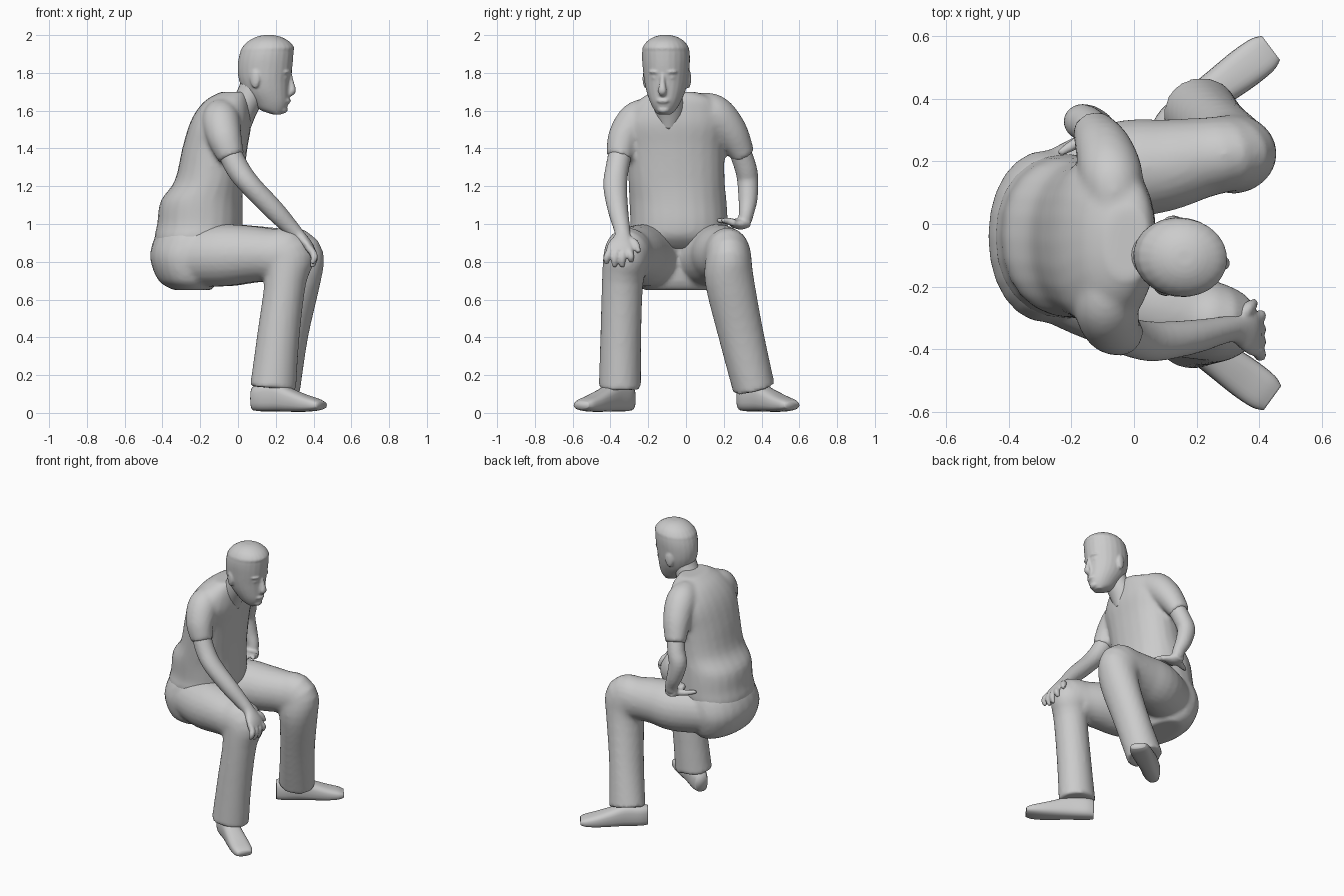
import bpy, bmesh, math
from mathutils import Vector, Matrix

X, Y, Z = Vector((1, 0, 0)), Vector((0, 1, 0)), Vector((0, 0, 1))


def spline(rings, i, t):
    """Catmull-Rom interpolation of ring values (x, y, z, a, b)."""
    g = lambda k: rings[min(max(k, 0), len(rings) - 1)]
    return [0.5 * (2 * q + (r - p) * t + (2 * p - 5 * q + 4 * r - s) * t * t
                   + (3 * q - p - 3 * r + s) * t ** 3)
            for p, q, r, s in zip(g(i - 1), g(i), g(i + 1), g(i + 2))]


def loft(bm, rings, side=Y, normal=None, power=2.0, steps=4, n=24):
    """Closed tube through (x, y, z, half width along side, other half width)."""
    rings = [r if len(r) == 5 else (*r, r[3]) for r in rings]
    path = [spline(rings, i, k / steps) for i in range(len(rings) - 1) for k in range(steps)]
    path.append(list(rings[-1]))
    loops = []
    for i, r in enumerate(path):
        a, b = path[max(i - 1, 0)], path[min(i + 1, len(path) - 1)]
        t = normal or (Vector(b[:3]) - Vector(a[:3])).normalized()
        u = (side - t * side.dot(t)).normalized()
        v = t.cross(u)
        loop = []
        for k in range(n):
            c, s = math.cos(math.tau * k / n), math.sin(math.tau * k / n)
            c = math.copysign(abs(c) ** (2 / power), c)
            s = math.copysign(abs(s) ** (2 / power), s)
            loop.append(bm.verts.new(Vector(r[:3]) + u * c * max(r[3], .004) + v * s * max(r[4], .004)))
        loops.append(loop)
    for p, q in zip(loops, loops[1:]):
        for k in range(n):
            bm.faces.new((p[k], p[(k + 1) % n], q[(k + 1) % n], q[k]))
    bm.faces.new(loops[0][::-1])
    bm.faces.new(loops[-1])


def slabs(rows):
    """Horizontal rings from (z, x min, x max, y min, y max)."""
    return [((x0 + x1) / 2, (y0 + y1) / 2, z, (y1 - y0) / 2, (x1 - x0) / 2)
            for z, x0, x1, y0, y1 in rows]


def ball(bm, loc, scale, yaw=0):
    m = Matrix.Translation(loc) @ Matrix.Rotation(yaw, 4, 'Z') @ Matrix.Diagonal((*scale, 1))
    bmesh.ops.create_uvsphere(bm, u_segments=16, v_segments=10, radius=1, matrix=m)


def finish(name, bm, voxel, smooth=3):
    """Fuse the overlapping volumes into one smooth skin."""
    bmesh.ops.recalc_face_normals(bm, faces=bm.faces)
    me = bpy.data.meshes.new(name)
    bm.to_mesh(me)
    bm.free()
    for p in me.polygons:
        p.use_smooth = True
    ob = bpy.data.objects.new(name, me)
    bpy.context.collection.objects.link(ob)
    if voxel:
        m = ob.modifiers.new("fuse", 'REMESH')
        m.mode, m.voxel_size, m.use_smooth_shade = 'VOXEL', voxel, True
        s = ob.modifiers.new("soften", 'SMOOTH')
        s.factor, s.iterations = 0.5, smooth
    return ob


# Shirt: torso and two short sleeves
bm = bmesh.new()
loft(bm, slabs([
    (0.87, -.435, -.05, -.28, .20), (0.93, -.443, .01, -.302, .222), (1.00, -.428, .025, -.295, .222),
    (1.12, -.41, .025, -.30, .215), (1.23, -.335, .03, -.305, .205), (1.40, -.295, .05, -.315, .205),
    (1.52, -.26, .07, -.33, .22), (1.60, -.22, .07, -.30, .20), (1.66, -.165, .065, -.245, .155),
    (1.70, -.09, .05, -.18, .05)]), normal=Z, power=2.2)
loft(bm, [(-.08, -.14, 1.60, .07), (-.09, -.25, 1.555, .10), (-.072, -.325, 1.46, .088, .092),
          (-.035, -.354, 1.35, .068, .07)], steps=6)
loft(bm, [(-.06, .03, 1.62, .07), (-.07, .14, 1.59, .10), (-.095, .235, 1.49, .09, .092),
          (-.13, .305, 1.36, .062, .068)], steps=6)
finish("shirt", bm, .014, 5)

# Trousers: hips and two bent legs, seat set back between the thighs
bm = bmesh.new()
loft(bm, slabs([
    (.65, -.34, -.14, -.22, .15), (.70, -.42, -.11, -.285, .20), (.82, -.465, -.09, -.315, .235),
    (.93, -.44, -.05, -.30, .225), (1.01, -.38, -.05, -.26, .19)]), normal=Z, power=2.1)
loft(bm, [(-.25, .065, .83, .16), (-.05, .165, .835, .16, .165), (.10, .188, .84, .147, .15),
          (.22, .212, .835, .128, .142), (.30, .225, .815, .122, .158), (.315, .23, .70, .13, .122),
          (.265, .29, .42, .12, .108), (.21, .36, .13, .112, .12)])
loft(bm, [(-.25, -.15, .83, .16), (-.08, -.225, .835, .16, .165), (.07, -.265, .84, .15, .15),
          (.18, -.295, .835, .135, .14), (.25, -.315, .815, .125, .158), (.25, -.335, .70, .11, .112),
          (.215, -.345, .42, .108, .112), (.185, -.35, .13, .112, .122)])
finish("trousers", bm, .014)

# Shoes, turned outwards
for name, ang, side in (("left_shoe", 37, 1), ("right_shoe", -36, -1)):
    bm = bmesh.new()
    d = Vector((math.cos(math.radians(ang)), math.sin(math.radians(ang)), 0))
    o = Vector((.09, .30 * side, 0))
    rows = [(0, .012, .14, .042), (.05, .008, .15, .056), (.15, .008, .155, .058),
            (.24, .006, .125, .062), (.33, .006, .095, .066), (.40, .012, .075, .062),
            (.435, .022, .06, .048)]
    loft(bm, [(*(o + d * s + Z * (lo + hi) / 2), w, (hi - lo) / 2) for s, lo, hi, w in rows],
         side=Vector((-d.y, d.x, 0)), normal=d, power=2.8)
    finish(name, bm, 0)

# Right arm, hand resting on the knee
bm = bmesh.new()
loft(bm, [(-.05, -.345, 1.39, .062), (.0, -.365, 1.29, .062), (.07, -.375, 1.20, .063, .057),
          (.19, -.36, 1.075, .054, .054), (.28, -.34, .98, .044, .043), (.325, -.335, .935, .044, .034),
          (.37, -.345, .885, .07, .028), (.392, -.35, .85, .07, .022)])
for y0, y1, tip in ((-.397, -.42, .79), (-.366, -.378, .772), (-.334, -.337, .772), (-.303, -.292, .80)):
    loft(bm, [(.37, y0, .88, .02), (.398, (y0 + y1) / 2, .845, .02),
              (.403, y1, (tip + .85) / 2, .019), (.392, y1, tip, .012)], n=10)
loft(bm, [(.33, -.31, .92, .022), (.365, -.27, .895, .022), (.385, -.25, .85, .013)], n=10)
finish("right_arm", bm, .008, 2)

# Left arm, hand propped on the thigh
bm = bmesh.new()
loft(bm, [(-.115, .28, 1.40, .058), (-.145, .315, 1.30, .058), (-.165, .327, 1.23, .056, .06),
          (-.14, .328, 1.13, .05, .052), (-.11, .32, 1.06, .04, .042), (-.105, .312, 1.02, .037, .042)])
loft(bm, [(-.11, .335, 1.01, .035, .025), (-.10, .29, 1.0, .055, .03), (-.085, .245, 1.005, .062, .022)], side=X)
for x0, x1, tip in ((-.13, -.12, .185), (-.10, -.085, .165), (-.068, -.05, .165), (-.038, -.012, .19)):
    loft(bm, [(x0, .26, 1.005, .019), (x0, .225, 1.015, .019), (x1, tip, 1.02, .011)], side=X, n=10)
loft(bm, [(-.12, .29, 1.0, .024), (-.18, .26, 1.0, .02), (-.24, .225, 1.01, .011)], n=10)
finish("left_arm", bm, .008, 2)

# Neck with a low shirt neckline
bm = bmesh.new()
loft(bm, [(-.01, -.09, 1.53, .06, .08), (.02, -.09, 1.60, .082, .078), (.065, -.10, 1.68, .08, .074),
          (.105, -.107, 1.78, .075, .075)], normal=Vector((.35, 0, .94)))
finish("neck", bm, 0)

# Head: skull and jaw, nose, brow, lips and ears, built around x = 0 facing +x;
# the hair is a thin shell fused over the crown
bm = bmesh.new()
heads = [(1.58, .03, .075, .035), (1.605, -.04, .10, .058), (1.645, -.08, .114, .08),
         (1.70, -.125, .118, .102), (1.76, -.15, .122, .116), (1.82, -.158, .132, .123),
         (1.88, -.152, .138, .127), (1.93, -.135, .138, .122), (1.965, -.105, .115, .10),
         (1.99, -.058, .07, .06), (2.0, -.02, .035, .025)]
loft(bm, slabs([(z, a, b, -w, w) for z, a, b, w in heads]), normal=Z)
loft(bm, [(.118, 0, 1.80, .012), (.128, 0, 1.75, .015, .014), (.134, 0, 1.705, .023, .019),
          (.118, 0, 1.685, .018, .012)], n=12)
ball(bm, (.110, 0, 1.652), (.016, .034, .014))
ball(bm, (.085, 0, 1.605), (.024, .034, .02))
hair = [(1.905, -.145, .125, .122), (1.93, -.137, .144, .124), (1.965, -.105, .119, .101),
        (1.99, -.06, .074, .063), (2.0, -.02, .035, .025)]
loft(bm, slabs([(z, a, b, -w, w) for z, a, b, w in hair]), normal=Z)
for s in (-1, 1):
    ball(bm, (-.05, .114 * s, 1.77), (.028, .014, .052), s * .3)
    ball(bm, (.107, .045 * s, 1.805), (.02, .035, .01), s * .4)
    ball(bm, (.10, .045 * s, 1.775), (.016, .02, .01), s * .4)
head = finish("head", bm, .007, 3)
head.location = (.155, -.107, 0)
head.rotation_euler.z = math.radians(-8)
